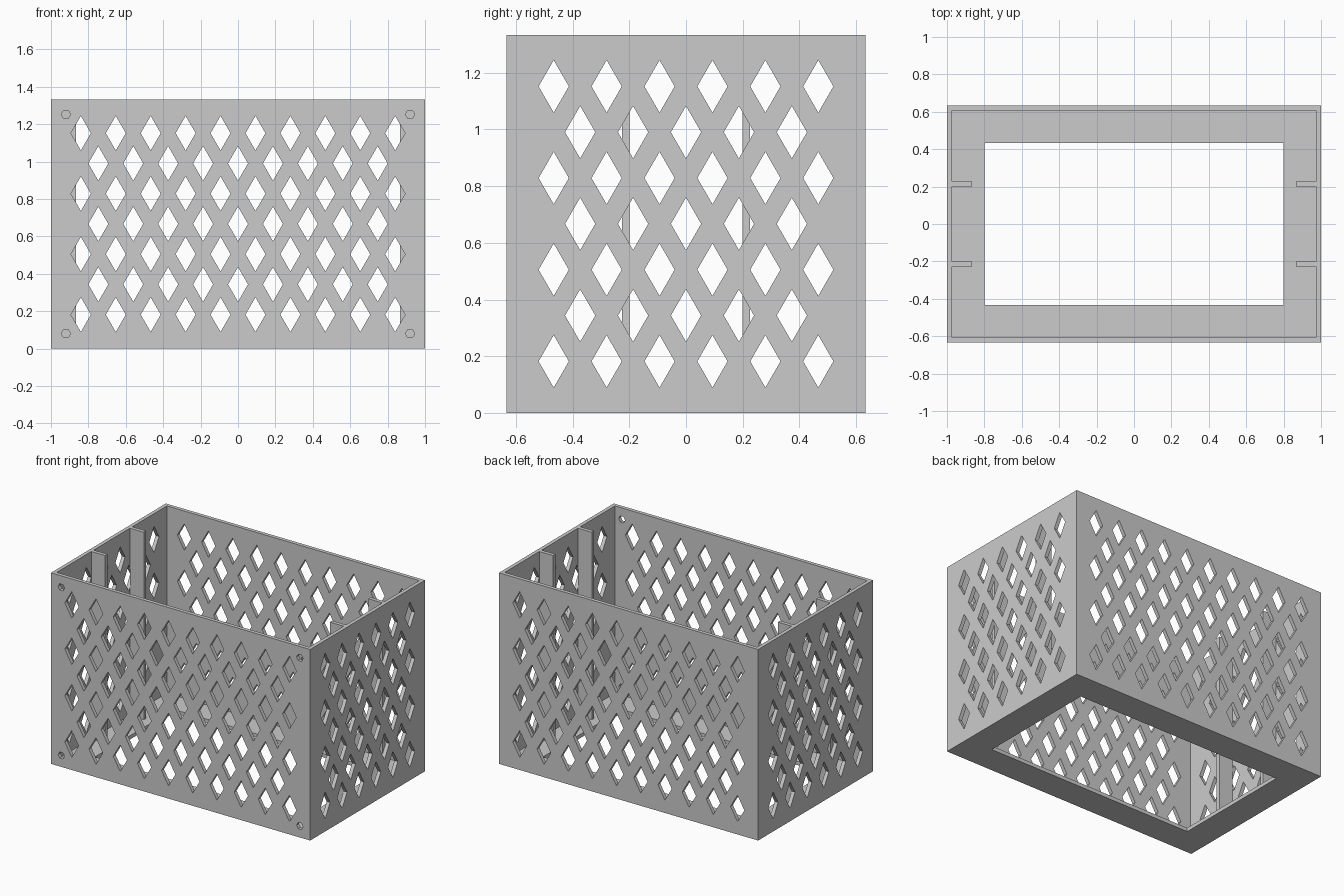
import bpy
import bmesh
from math import radians
from mathutils import Matrix, Vector

default_cube = bpy.data.objects.get("Cube")
if default_cube:
    bpy.data.objects.remove(default_cube, do_unlink=True)

# Overall dimensions
HALF_X, HALF_Y, HEIGHT = 1.0, 0.633, 1.333
WALL = 0.026
PITCH_X, PITCH_Z = 0.1867, 0.1617
MID_Z = 0.667
DIAMOND = (0.0533, 0.0925)

# Material
grey = bpy.data.materials.new("light_grey_plastic")
colour = (0.6, 0.6, 0.6, 1.0)
grey.use_nodes = True
grey.diffuse_color = colour
shader = next(n for n in grey.node_tree.nodes if n.type == 'BSDF_PRINCIPLED')
shader.inputs["Base Color"].default_value = colour


def finish(name, bm):
    """Turn a bmesh into a linked object."""
    bmesh.ops.recalc_face_normals(bm, faces=bm.faces)
    mesh = bpy.data.meshes.new(name)
    bm.to_mesh(mesh)
    bm.free()
    mesh.materials.append(grey)
    obj = bpy.data.objects.new(name, mesh)
    bpy.context.collection.objects.link(obj)
    return obj


def box(name, low, high):
    low, high = Vector(low), Vector(high)
    bm = bmesh.new()
    place = Matrix.Translation((low + high) / 2) @ Matrix.Diagonal((high - low).to_4d())
    place[3][3] = 1.0
    bmesh.ops.create_cube(bm, size=1, matrix=place)
    return finish(name, bm)


def prisms(name, centres, sides, radii, depth, turn=0):
    """Horizontal prisms along y, or along x when turned a quarter."""
    bm = bmesh.new()
    aim = Matrix.Rotation(radians(turn), 4, 'Z') @ Matrix.Rotation(radians(90), 4, 'X')
    shape = Matrix.Diagonal((radii[0], radii[1], 1, 1)) @ Matrix.Rotation(radians(90), 4, 'Z')
    for centre in centres:
        bmesh.ops.create_cone(bm, cap_ends=True, segments=sides, radius1=1, radius2=1,
                              depth=depth, matrix=Matrix.Translation(centre) @ aim @ shape)
    return finish(name, bm)


def lattice(columns):
    """Staggered grid of (across, height) hole centres."""
    for row in range(-3, 4):
        count = columns if row % 2 else columns - 1
        for i in range(count):
            yield (i - (count - 1) / 2) * PITCH_X, MID_Z + row * PITCH_Z


def cut(target, cutter):
    cutter.hide_render = True
    mod = target.modifiers.new("cut", 'BOOLEAN')
    mod.operation = 'DIFFERENCE'
    mod.solver = 'EXACT'
    mod.object = cutter
    bpy.context.view_layer.objects.active = target
    bpy.ops.object.modifier_apply(modifier=mod.name)
    bpy.data.objects.remove(cutter, do_unlink=True)


# Open-topped shell with a framed floor opening
shell = box("basket_shell", (-HALF_X, -HALF_Y, 0), (HALF_X, HALF_Y, HEIGHT))
cut(shell, box("cavity_cutter", (WALL - HALF_X, WALL - HALF_Y, WALL),
               (HALF_X - WALL, HALF_Y - WALL, HEIGHT + 1)))
cut(shell, box("floor_cutter", (-0.8, -0.434, -1), (0.8, 0.434, 0.5)))

# Diamond perforations through the long walls and the end walls
cut(shell, prisms("long_wall_cutter", [(u, 0, z) for u, z in lattice(10)],
                  4, DIAMOND, 3))
cut(shell, prisms("end_wall_cutter", [(0, u, z) for u, z in lattice(6)],
                  4, DIAMOND, 3, turn=90))

# Hexagonal fixing holes in the front wall corners
cut(shell, prisms("fixing_hole_cutter",
                  [(x, -HALF_Y, z) for x in (-0.92, 0.92) for z in (0.08, 1.253)],
                  6, (0.025, 0.025), 0.2))

# Upright guide ribs inside the end walls
for side, sx in (("left", 1), ("right", -1)):
    for end, sy in (("front", -1), ("back", 1)):
        xs = sorted((sx * 0.867, sx * (HALF_X - WALL)))
        ys = sorted((sy * 0.2, sy * 0.226))
        box(f"{side}_{end}_guide_rib", (xs[0], ys[0], WALL), (xs[1], ys[1], HEIGHT))
